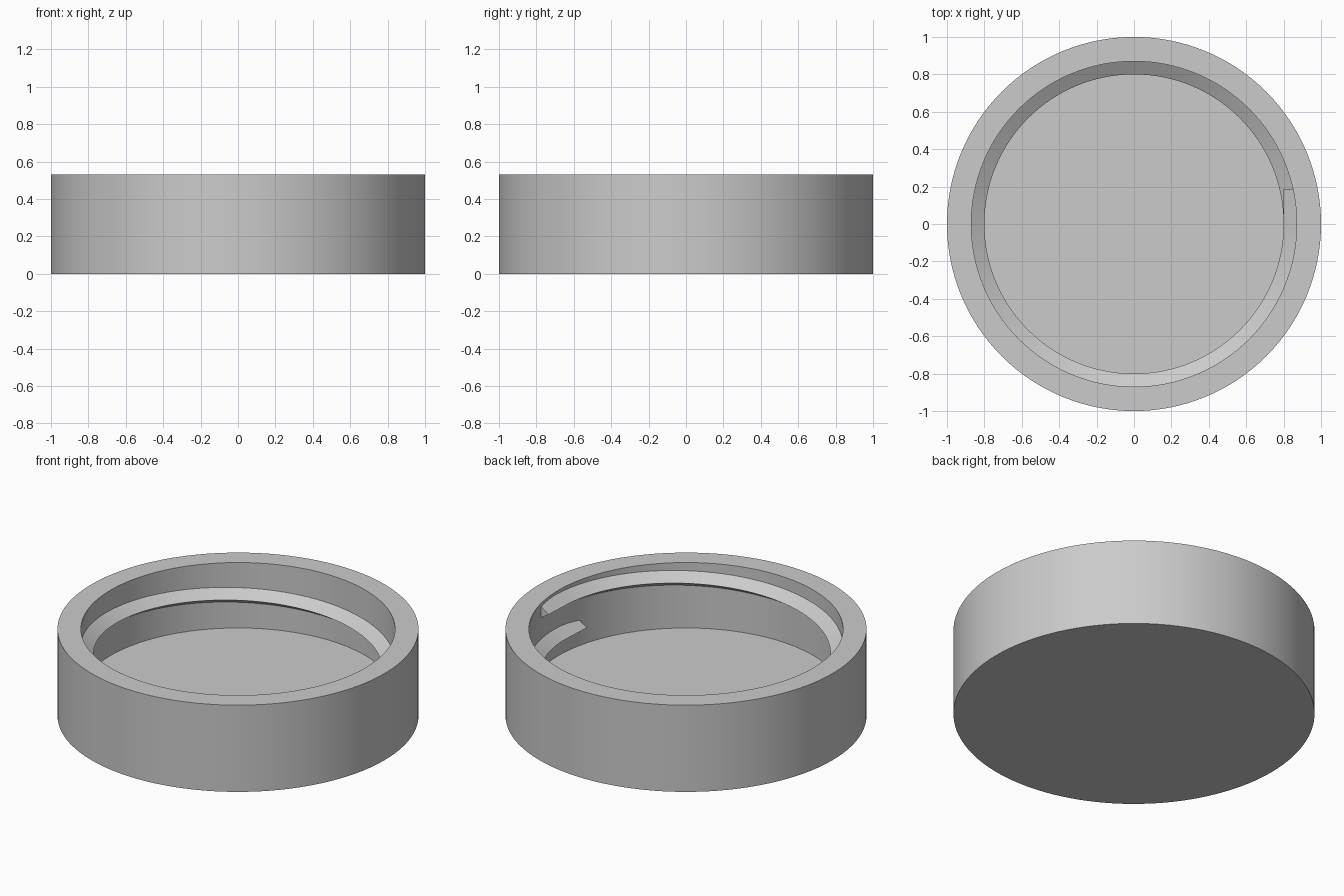
import bpy, bmesh, math

cube = bpy.data.objects.get("Cube")
if cube:
    bpy.data.objects.remove(cube, do_unlink=True)

SIDES = 128
HEIGHT, FLOOR = 0.53, 0.13
OUTER, INNER = 1.0, 0.87

grey = bpy.data.materials.new("plain grey")
grey.use_nodes = True
colour = (0.6, 0.6, 0.6, 1)
grey.diffuse_color = colour
grey.node_tree.nodes["Principled BSDF"].inputs["Base Color"].default_value = colour


def finish(bm, name, angle):
    bmesh.ops.recalc_face_normals(bm, faces=bm.faces[:])
    mesh = bpy.data.meshes.new(name)
    bm.to_mesh(mesh)
    bm.free()
    mesh.materials.append(grey)
    obj = bpy.data.objects.new(name, mesh)
    bpy.context.collection.objects.link(obj)
    bpy.ops.object.select_all(action="DESELECT")
    obj.select_set(True)
    bpy.context.view_layer.objects.active = obj
    bpy.ops.object.shade_smooth_by_angle(angle=math.radians(angle))
    return obj


def bridge(bm, a, b):
    n = len(a)
    for i in range(n):
        j = (i + 1) % n
        bm.faces.new((a[i], a[j], b[j], b[i]))


# Cup: underside, outer wall, flat rim, inner wall and floor
bm = bmesh.new()
rings = []
for radius, z in ((OUTER, 0), (OUTER, HEIGHT), (INNER, HEIGHT), (INNER, FLOOR)):
    angles = [math.tau * i / SIDES for i in range(SIDES)]
    rings.append([bm.verts.new((radius * math.cos(a), radius * math.sin(a), z))
                  for a in angles])
for a, b in zip(rings, rings[1:]):
    bridge(bm, a, b)
bm.faces.new(rings[0])
bm.faces.new(rings[-1])
finish(bm, "lid_cup", 30)

# Thread: triangular ridge swept one turn, with a straight tangent lead at each end
CREST, ROOT, HALF = 0.8, 0.875, 0.048
START_Z, PITCH, LEAD = 0.26, 0.207, 0.185
profile = ((ROOT, HALF), (CREST, 0), (ROOT, -HALF))
lead_rise = PITCH * LEAD / (math.tau * CREST)


def section(bm, turn, shift=0, rise=0):
    a = math.tau * turn
    z = START_Z + PITCH * turn + rise
    return [bm.verts.new((r * math.cos(a), r * math.sin(a) + shift, z + dz))
            for r, dz in profile]


bm = bmesh.new()
sections = [section(bm, 0, -LEAD, -lead_rise)]
sections += [section(bm, i / SIDES) for i in range(SIDES + 1)]
sections.append(section(bm, 1, LEAD, lead_rise))
for a, b in zip(sections, sections[1:]):
    bridge(bm, a, b)
bm.faces.new(sections[0])
bm.faces.new(sections[-1])
finish(bm, "screw_thread", 30)
